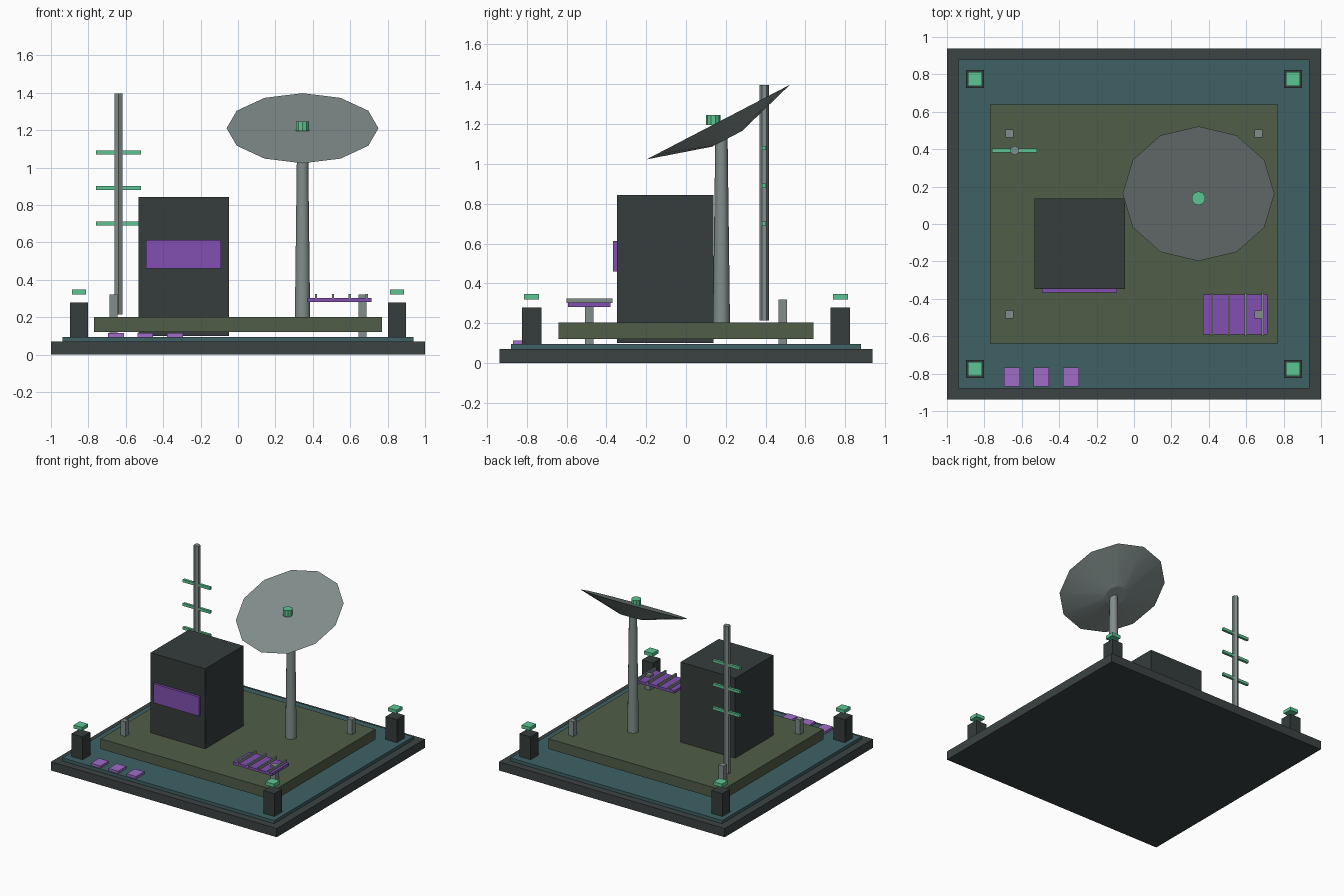
import bpy
from math import radians
from mathutils import Matrix, Vector

if "Cube" in bpy.data.objects:
    bpy.data.objects.remove(bpy.data.objects["Cube"])


def material(name, rgb):
    m = bpy.data.materials.new(name)
    m.diffuse_color = (*rgb, 1)
    m.use_nodes = True
    m.node_tree.nodes["Principled BSDF"].inputs["Base Color"].default_value = m.diffuse_color
    return m


DARK = material("dark_metal", (0.035, 0.047, 0.045))
BASE = material("base_metal", (0.045, 0.055, 0.055))
TEAL = material("teal_deck", (0.05, 0.12, 0.13))
OLIVE = material("olive_slab", (0.08, 0.11, 0.065))
GREY = material("grey_metal", (0.22, 0.27, 0.26))
GREEN = material("green_light", (0.11, 0.56, 0.29))
PURPLE = material("purple_panel", (0.22, 0.08, 0.44))
LILAC = material("lilac_tile", (0.35, 0.15, 0.58))


def finish(name, mat):
    o = bpy.context.object
    o.name = name
    o.data.materials.append(mat)
    return o


def box(name, x, y, z, mat):
    """Box from (min, max) ranges on each axis."""
    r = (x, y, z)
    bpy.ops.mesh.primitive_cube_add(size=1, location=[(a + b) / 2 for a, b in r])
    o = finish(name, mat)
    o.data.transform(Matrix.Diagonal([b - a for a, b in r] + [1]))
    return o


def block(name, cx, cy, sx, sy, z, mat):
    return box(name, (cx - sx / 2, cx + sx / 2), (cy - sy / 2, cy + sy / 2), z, mat)


def post(name, x, y, z, r1, r2, sides, mat):
    bpy.ops.mesh.primitive_cone_add(vertices=sides, radius1=r1, radius2=r2, depth=z[1] - z[0],
                                    location=(x, y, sum(z) / 2))
    return finish(name, mat)


# Platform layers
block("base_plate", 0, 0, 2, 1.876, (0, 0.07), BASE)
block("teal_deck", 0, 0, 1.876, 1.76, (0.07, 0.095), TEAL)
block("raised_slab", 0, 0, 1.54, 1.28, (0.12, 0.202), OLIVE)

# Control building with window
block("building", -0.29, -0.105, 0.484, 0.484, (0.1, 0.843), DARK)
box("building_window", (-0.493, -0.09), (-0.367, -0.34), (0.46, 0.613), PURPLE)

# Corner posts with floating lamps, and inner pegs
for sx in (-1, 1):
    for sy in (-1, 1):
        block("corner_post", sx * 0.85, sy * 0.775, 0.098, 0.098, (0.09, 0.278), DARK)
        block("corner_lamp", sx * 0.85, sy * 0.775, 0.075, 0.075, (0.32, 0.347), GREEN)
        block("slab_peg", sx * 0.665, sy * 0.485, 0.043, 0.043, (0.095, 0.32), GREY)

# Antenna mast with crossbars
post("mast", -0.638, 0.393, (0.213, 1.395), 0.025, 0.025, 6, GREY)
for z in (0.7, 0.89, 1.08):
    block("mast_crossbar", -0.638, 0.393, 0.24, 0.02, (z - 0.011, z + 0.011), GREEN)

# Dish on its tapered pole
pole = post("dish_pole", 0.345, 0.178, (0.2, 1.13), 0.043, 0.031, 10, GREY)
bpy.ops.object.shade_smooth_by_angle(angle=radians(40))
tilt = Matrix.Rotation(radians(27.5), 3, 'X')
center = Vector((0.345, 0.162, 1.21)) - tilt @ Vector((0, 0, 0.0475))
bpy.ops.mesh.primitive_cone_add(vertices=12, radius1=0.085, radius2=0.406, depth=0.095,
                                location=center, rotation=(radians(27.5), 0, 0))
finish("dish", GREY)
bpy.ops.object.shade_smooth_by_angle(angle=radians(12))
post("dish_receiver", 0.345, 0.137, (1.195, 1.246), 0.037, 0.037, 10, GREEN)

# Purple panel with grey ribs
box("panel", (0.37, 0.715), (-0.592, -0.378), (0.282, 0.303), PURPLE)
for i in range(4):
    block("panel_rib", 0.417 + 0.0905 * i, -0.485, 0.012, 0.23, (0.3, 0.324), GREY)

# Floor tiles at the front
for x in (-0.653, -0.496, -0.337):
    block("floor_tile", x, -0.818, 0.085, 0.104, (0.09, 0.114), LILAC)
